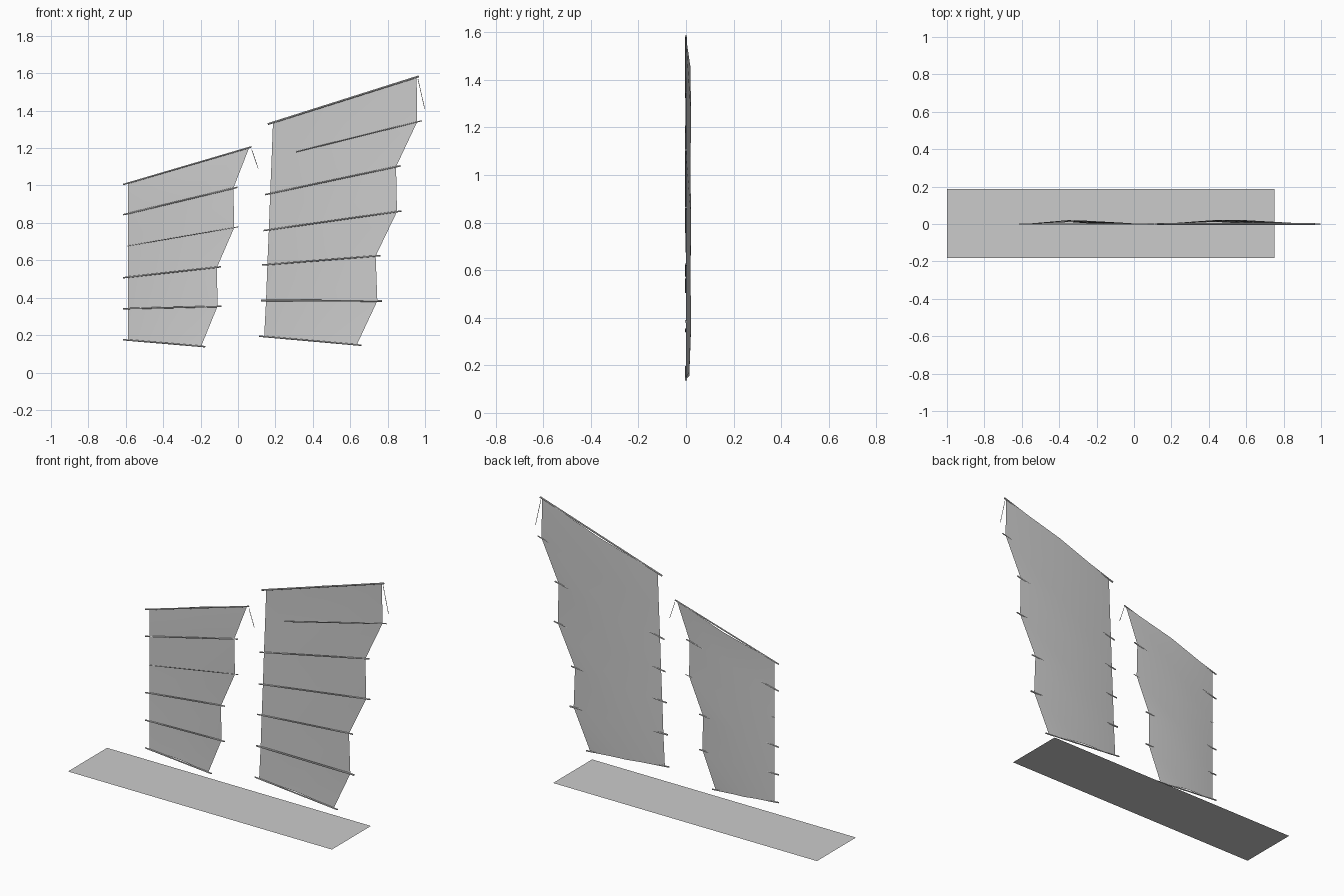
import bpy
from mathutils import Vector

if "Cube" in bpy.data.objects:
    bpy.data.objects.remove(bpy.data.objects["Cube"])


def rod(name, a, b, r0, r1=None, y=0.0):
    # thin tapered spar between two (x, z) points
    a, b = Vector((a[0], y, a[1])), Vector((b[0], y, b[1]))
    d = b - a
    bpy.ops.mesh.primitive_cone_add(vertices=8, radius1=r0, radius2=r1 or r0,
                                    depth=d.length, location=(a + b) / 2)
    o = bpy.context.object
    o.name = name
    o.rotation_euler = d.to_track_quat('Z', 'Y').to_euler()
    bpy.ops.object.shade_smooth_by_angle()
    return o


def sail(name, rows, belly):
    # rows: luff x, z and leech x, z; the middle column bulges backwards
    verts, faces = [], []
    for (x0, z0, x1, z1), d in zip(rows, belly):
        verts += [(x0, 0, z0), ((x0 + x1) / 2, d, (z0 + z1) / 2), (x1, 0, z1)]
    for i in range(len(rows) - 1):
        for j in range(2):
            k = 3 * i + j
            faces.append((k, k + 1, k + 4, k + 3))
    me = bpy.data.meshes.new(name)
    me.from_pydata(verts, [], faces)
    o = bpy.data.objects.new(name, me)
    bpy.context.collection.objects.link(o)
    for p in me.polygons:
        p.use_smooth = True


def battens(name, rows, over0, over1, radii, starts={}):
    # spars follow each row and poke out past both sail edges
    for i, (x0, z0, x1, z1) in enumerate(rows):
        m = (z1 - z0) / (x1 - x0)
        a = starts.get(i, x0 - over0)
        b = x1 + (over1 if i < len(rows) - 1 else 0.012)
        rod(f"{name}_{i}", (a, z0 + m * (a - x0)), (b, z0 + m * (b - x0)), radii[i])


# deck plane
bpy.ops.mesh.primitive_plane_add(size=1, location=(-0.125, 0.003, 0))
deck = bpy.context.object
deck.name = "deck"
deck.scale = (1.75, 0.37, 1)

# fore sail
fore = [(-0.587, 0.173, -0.197, 0.14), (-0.587, 0.342, -0.11, 0.353),
        (-0.587, 0.51, -0.112, 0.563), (-0.587, 0.677, -0.02, 0.775),
        (-0.587, 0.85, -0.025, 0.985), (-0.587, 1.013, 0.06, 1.203)]
sail("fore_sail", fore, (0.014, 0.021, 0.018, 0.021, 0.012, 0.018))
battens("fore_batten", fore, 0.027, 0.022,
        (0.004, 0.004, 0.004, 0.002, 0.004, 0.004), {3: -0.59})

# main sail
main = [(0.14, 0.192, 0.635, 0.148), (0.15, 0.385, 0.745, 0.383),
        (0.157, 0.577, 0.736, 0.623), (0.165, 0.763, 0.85, 0.86),
        (0.172, 0.957, 0.845, 1.1), (0.18, 1.147, 0.958, 1.34),
        (0.187, 1.337, 0.955, 1.58)]
sail("main_sail", main, (0.014, 0.022, 0.018, 0.022, 0.018, 0.022, 0.018))
battens("main_batten", main, 0.028, 0.025,
        (0.004, 0.005, 0.004, 0.004, 0.004, 0.003, 0.005), {5: 0.31})

# loose lines at the yard peaks
rod("fore_peak_line", (0.073, 1.193), (0.108, 1.09), 0.0015)
rod("main_peak_line", (0.962, 1.57), (0.998, 1.41), 0.0015)
